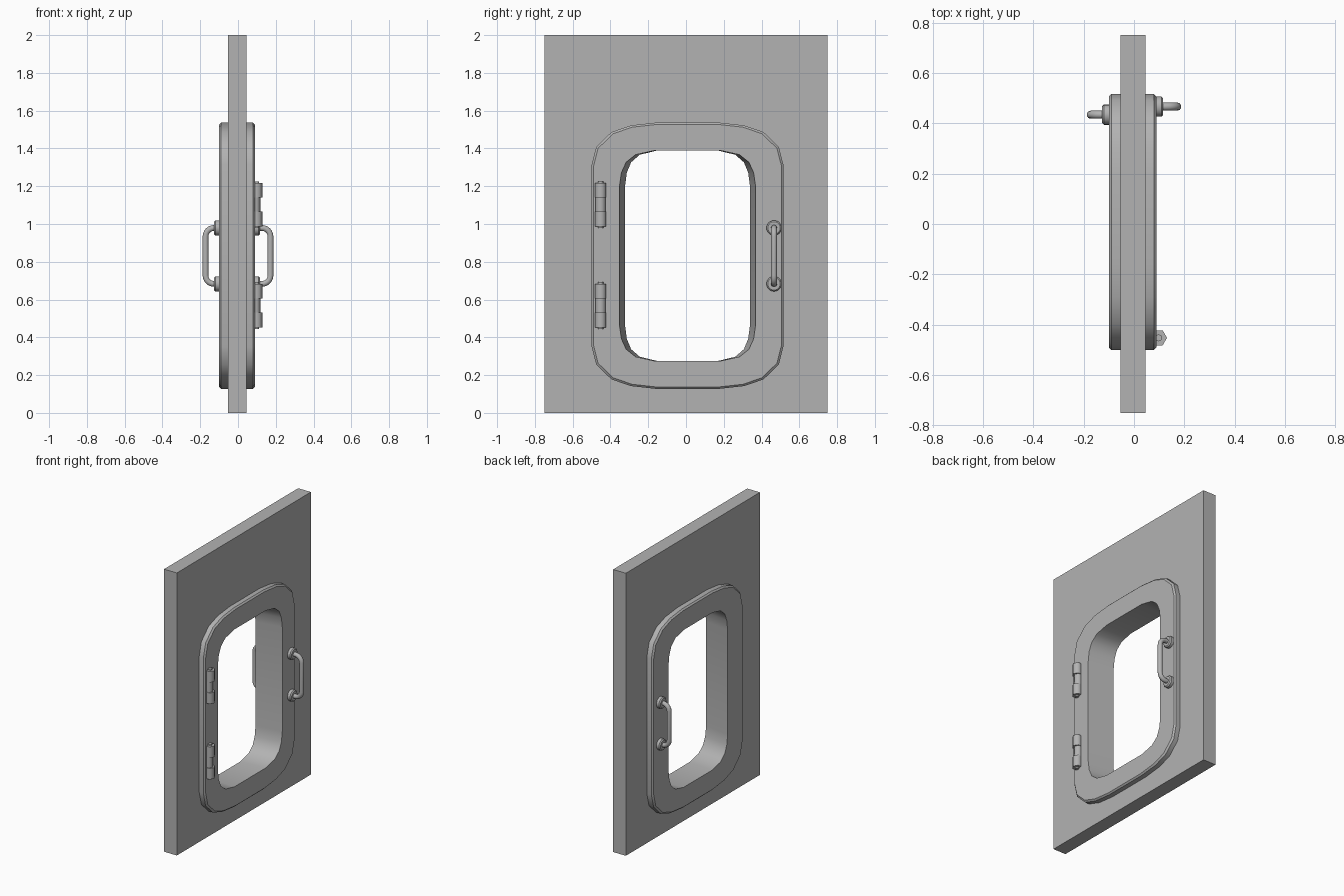
import bpy, bmesh, math
from mathutils import Vector, Matrix

if "Cube" in bpy.data.objects:
    bpy.data.objects.remove(bpy.data.objects["Cube"])

CY, CZ = 0.008, 0.832          # centre of the opening
FRONT, BACK = 0.089, -0.1      # faces of the frame

# Dark grey paint shared by all parts
paint = bpy.data.materials.new("dark_grey_paint")
paint.diffuse_color = (0.45, 0.45, 0.45, 1)
paint.use_nodes = True
paint.node_tree.nodes["Principled BSDF"].inputs["Base Color"].default_value = paint.diffuse_color


def new_object(name, bm, smooth=None):
    bmesh.ops.recalc_face_normals(bm, faces=bm.faces)
    mesh = bpy.data.meshes.new(name)
    bm.to_mesh(mesh)
    bm.free()
    mesh.materials.append(paint)
    ob = bpy.data.objects.new(name, mesh)
    bpy.context.collection.objects.link(ob)
    if smooth:
        bpy.ops.object.select_all(action='DESELECT')
        ob.select_set(True)
        bpy.context.view_layer.objects.active = ob
        bpy.ops.object.shade_smooth_by_angle(angle=math.radians(smooth))
    return ob


def outline(corner, sy=1.0, sz=1.0):
    """Mirror one corner into a full rounded-rectangle loop."""
    c = [(y * sy, z * sz) for y, z in corner]
    return (c + [(-y, z) for y, z in reversed(c)]
            + [(-y, -z) for y, z in c] + [(y, -z) for y, z in reversed(c)])


def add_loop(bm, x, pts):
    return [bm.verts.new((x, CY + y, CZ + z)) for y, z in pts]


def bridge(bm, a, b):
    n = len(a)
    for i in range(n):
        j = (i + 1) % n
        bm.faces.new((a[i], a[j], b[j], b[i]))


OUTER = [(0.508, 0.48), (0.483, 0.577), (0.402, 0.655), (0.30, 0.69), (0.165, 0.705)]
INNER = [(0.36, 0.37), (0.350, 0.44), (0.325, 0.495), (0.275, 0.535), (0.175, 0.557)]

# Frame: chamfered outer rim, tapered opening
bm = bmesh.new()
sections = [(BACK, outline(INNER, 0.918)),
            (BACK, outline(OUTER, 0.98, 0.986)),
            (BACK + 0.01, outline(OUTER)),
            (FRONT - 0.01, outline(OUTER)),
            (FRONT, outline(OUTER, 0.98, 0.986)),
            (FRONT, outline(INNER))]
loops = [add_loop(bm, x, p) for x, p in sections]
for i in range(len(loops)):
    bridge(bm, loops[i - 1], loops[i])
new_object("frame", bm, 35)

# Wall panel with an opening hidden behind the frame
bm = bmesh.new()
bmesh.ops.create_cube(bm, size=1)
for v in bm.verts:
    v.co = Vector((v.co.x * 0.1 - 0.004, v.co.y * 1.5, v.co.z * 2 + 1))
panel = new_object("wall_panel", bm)
bm = bmesh.new()
a, b = (add_loop(bm, x, outline(OUTER, 0.86, 0.89)) for x in (-0.3, 0.3))
bridge(bm, a, b)
bm.faces.new(a)
bm.faces.new(b)
cutter = new_object("opening_cutter", bm)
cutter.hide_render = True
cutter.hide_viewport = True
cut = panel.modifiers.new("opening", 'BOOLEAN')
cut.operation = 'DIFFERENCE'
cut.solver = 'EXACT'
cut.object = cutter


def cylinder(name, sides, r, depth, loc, axis, bevel=0.0, smooth=None, turn=0.0):
    bm = bmesh.new()
    bmesh.ops.create_cone(bm, cap_ends=True, segments=sides, radius1=r, radius2=r,
                          depth=depth, matrix=Matrix.Rotation(turn, 4, 'Z'))
    if bevel:
        rim = [e for e in bm.edges if abs(e.verts[0].co.z - e.verts[1].co.z) < 1e-5]
        bmesh.ops.bevel(bm, geom=rim, offset=bevel, segments=1, profile=0.5, affect='EDGES')
    q = Vector((0, 0, 1)).rotation_difference(Vector(axis))
    for v in bm.verts:
        v.co = q @ v.co + Vector(loc)
    return new_object(name, bm, smooth)


# Grab handles, one on each face
def handle(name, side, face, y):
    zc, half, r = 0.831, 0.148, 0.045
    reach = 0.172
    pts = [(abs(face), half)]
    for i in range(7):
        t = math.pi / 2 * (1 - i / 6)
        pts.append((reach - r + r * math.cos(t), half - r + r * math.sin(t)))
    pts += [(x, -z) for x, z in reversed(pts)]
    cu = bpy.data.curves.new(name, 'CURVE')
    cu.dimensions = '3D'
    cu.bevel_depth = 0.016
    cu.bevel_resolution = 3
    cu.materials.append(paint)
    sp = cu.splines.new('POLY')
    sp.use_smooth = True
    sp.points.add(len(pts) - 1)
    for p, (x, z) in zip(sp.points, pts):
        p.co = (side * x, y, zc + z, 1)
    ob = bpy.data.objects.new(name + "_bar", cu)
    bpy.context.collection.objects.link(ob)
    for label, s in (("upper", 1), ("lower", -1)):
        cylinder(f"{name}_{label}_mount", 20, 0.04, 0.034,
                 (face + side * 0.01, y, zc + s * half), (side, 0, 0), 0.007, 30)


handle("front_handle", 1, FRONT, 0.466)
handle("back_handle", -1, BACK, 0.434)

# Hinges: two six-sided knuckles, a slimmer middle one and a pin
for label, z in (("upper", 1.102), ("lower", 0.568)):
    axis, turn = (0, 0, 1), math.pi / 6
    for end, s in (("top", 1), ("bottom", -1)):
        cylinder(f"{label}_hinge_{end}_knuckle", 6, 0.034, 0.078,
                 (0.097, -0.452, z + s * 0.076), axis, smooth=65, turn=turn)
    cylinder(f"{label}_hinge_middle_knuckle", 6, 0.03, 0.076, (0.09, -0.452, z), axis,
             smooth=65, turn=turn)
    cylinder(f"{label}_hinge_pin", 8, 0.014, 0.248, (0.098, -0.452, z), axis, smooth=50)
